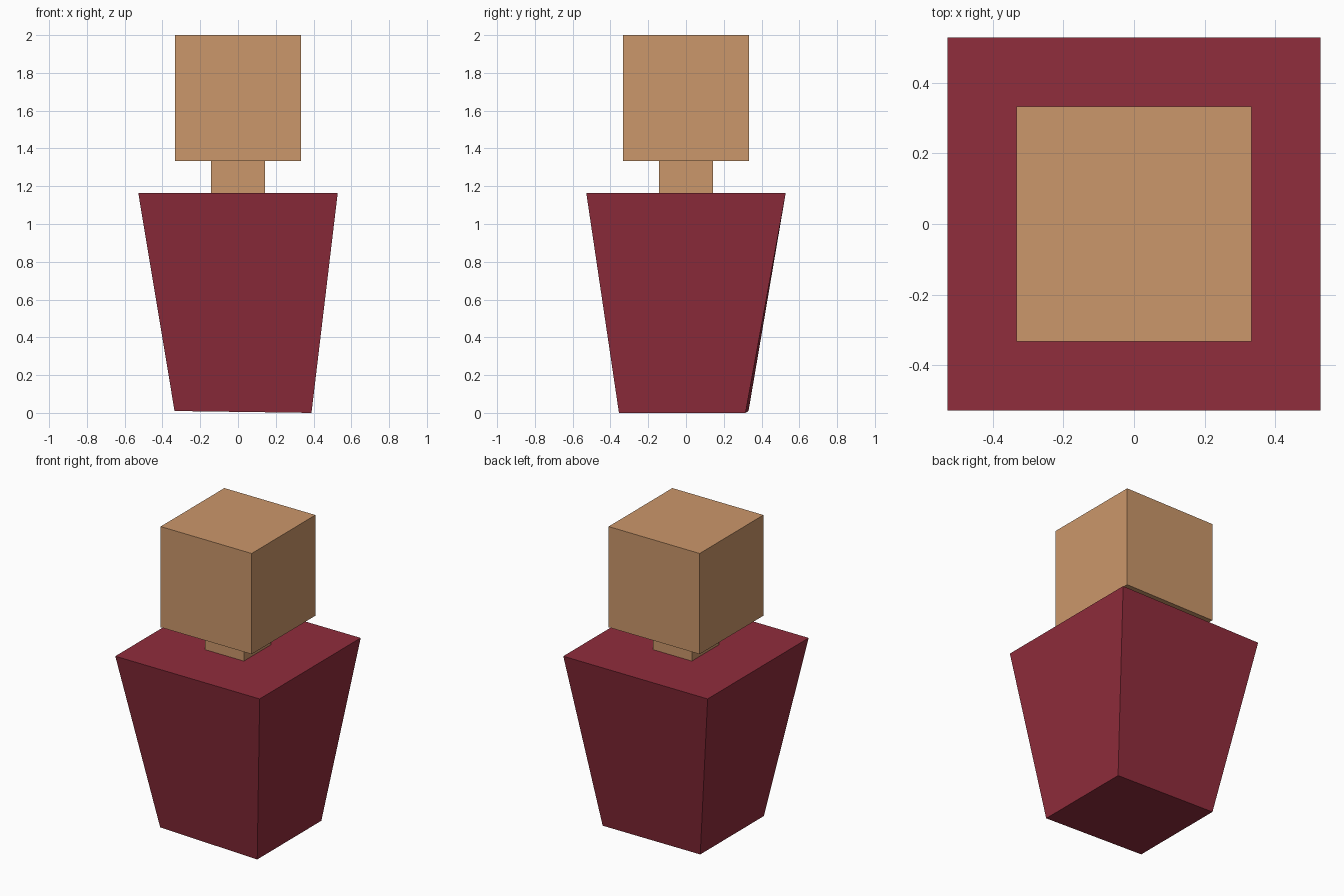
import bpy, bmesh

if "Cube" in bpy.data.objects:
    bpy.data.objects.remove(bpy.data.objects["Cube"])

def material(name, rgb):
    m = bpy.data.materials.new(name)
    m.diffuse_color = (*rgb, 1)
    m.use_nodes = True
    m.node_tree.nodes["Principled BSDF"].inputs["Base Color"].default_value = m.diffuse_color
    return m

tan = material("tan", (0.60, 0.31, 0.145))
maroon = material("maroon", (0.28, 0.026, 0.045))

def box(name, half, z0, z1, mat):
    """Square block from z0 to z1; returns the object."""
    bm = bmesh.new()
    bmesh.ops.create_cube(bm, size=2)
    for v in bm.verts:
        v.co = (v.co.x * half, v.co.y * half, z0 if v.co.z < 0 else z1)
    mesh = bpy.data.meshes.new(name)
    bm.to_mesh(mesh)
    bm.free()
    mesh.materials.append(mat)
    obj = bpy.data.objects.new(name, mesh)
    bpy.context.collection.objects.link(obj)
    return obj

# Head and neck
box("head", 0.333, 1.334, 2.0, tan)
box("neck", 0.143, 1.165, 1.334, tan)

# Body: block narrowing downwards to a slightly uneven base
body = box("body", 0.528, 0.0, 1.165, maroon)
base = {(-1, -1): (-0.336, -0.333, 0.01), (-1, 1): (-0.336, 0.331, 0.01),
        (1, -1): (0.389, -0.355, 0.0), (1, 1): (0.389, 0.315, 0.0)}
for v in body.data.vertices:
    if v.co.z < 0.5:
        v.co = base[(1 if v.co.x > 0 else -1, 1 if v.co.y > 0 else -1)]
